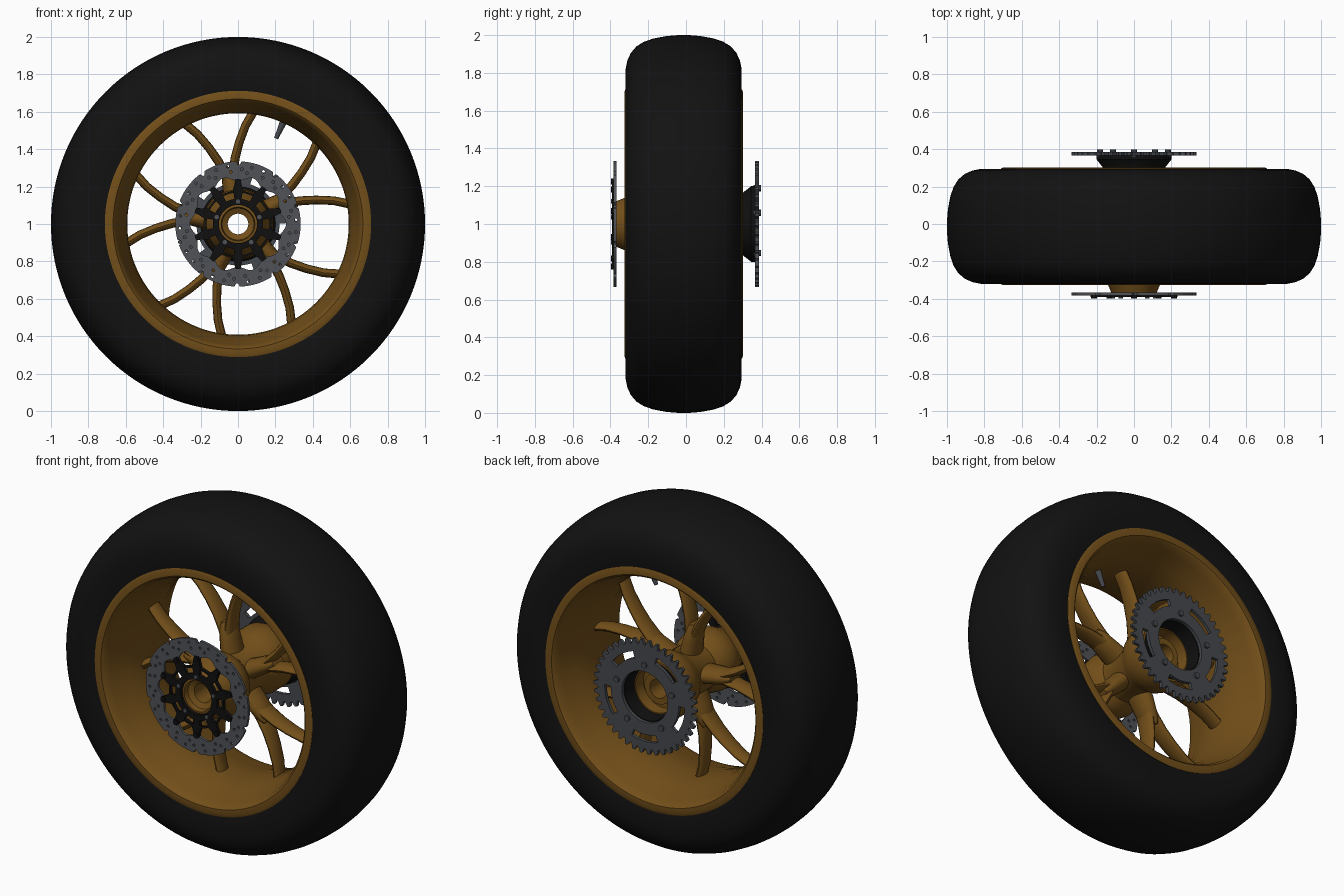
import bpy, bmesh, math
from math import sin, cos, pi, radians
from mathutils import Vector, Matrix

if "Cube" in bpy.data.objects:
    bpy.data.objects.remove(bpy.data.objects["Cube"])

CENTRE = Vector((0, 0, 1))
parts = []


def material(name, r, g, b):
    m = bpy.data.materials.new(name)
    m.use_nodes = True
    m.diffuse_color = (r, g, b, 1)
    m.node_tree.nodes["Principled BSDF"].inputs["Base Color"].default_value = (r, g, b, 1)
    return m


RUBBER = material("black rubber", 0.006, 0.006, 0.006)
GOLD = material("bronze gold", 0.17, 0.078, 0.01)
BLACK = material("black metal", 0.005, 0.005, 0.005)
STEEL = material("brake steel", 0.08, 0.085, 0.095)
DARK = material("dark steel", 0.06, 0.066, 0.075)


def add_object(name, mesh, mat):
    mesh.materials.clear()
    mesh.materials.append(mat)
    ob = bpy.data.objects.new(name, mesh)
    ob.location = CENTRE
    bpy.context.collection.objects.link(ob)
    parts.append(ob)
    return ob


def from_bmesh(name, bm, mat):
    bmesh.ops.recalc_face_normals(bm, faces=bm.faces[:])
    mesh = bpy.data.meshes.new(name)
    bm.to_mesh(mesh)
    bm.free()
    return add_object(name, mesh, mat)


def lathe(name, profile, mat, steps=96):
    """Turn a closed (radius, y) profile around the axle."""
    bm = bmesh.new()
    rings = []
    for i in range(steps):
        a = 2 * pi * i / steps
        rings.append([bm.verts.new((r * cos(a), y, r * sin(a))) for r, y in profile])
    n = len(profile)
    for i in range(steps):
        p, q = rings[i], rings[(i + 1) % steps]
        for j in range(n):
            k = (j + 1) % n
            bm.faces.new((p[j], p[k], q[k], q[j]))
    return from_bmesh(name, bm, mat)


def polar(r, a):
    return (r * cos(a), r * sin(a))


def circle(r, n=64, c=(0, 0)):
    return [(c[0] + r * cos(2 * pi * i / n), c[1] + r * sin(2 * pi * i / n)) for i in range(n)]


def arc_slot(r0, r1, a, half, n=6):
    """Curved window between two radii, centred on angle a."""
    angles = [a - half + 2 * half * i / n for i in range(n + 1)]
    return [polar(r0, t) for t in angles] + [polar(r1, t) for t in reversed(angles)]


def plate(name, loops, y, thick, mat):
    """Flat plate facing the axle direction; loops after the first are holes."""
    cu = bpy.data.curves.new(name, "CURVE")
    cu.dimensions = "2D"
    cu.fill_mode = "BOTH"
    cu.extrude = thick / 2
    for loop in loops:
        s = cu.splines.new("POLY")
        s.points.add(len(loop) - 1)
        for pt, (x, z) in zip(s.points, loop):
            pt.co = (x, z, 0, 1)
        s.use_cyclic_u = True
    tmp = bpy.data.objects.new(name + " outline", cu)
    bpy.context.collection.objects.link(tmp)
    dg = bpy.context.evaluated_depsgraph_get()
    mesh = bpy.data.meshes.new_from_object(tmp.evaluated_get(dg))
    bpy.data.objects.remove(tmp)
    mesh.transform(Matrix.Translation((0, y, 0)) @ Matrix.Rotation(pi / 2, 4, "X"))
    return add_object(name, mesh, mat)


def bolts(name, count, radius, start, y, size, depth, mat):
    bm = bmesh.new()
    for i in range(count):
        x, z = polar(radius, start + 2 * pi * i / count)
        bmesh.ops.create_cone(bm, cap_ends=True, segments=10, radius1=size, radius2=size, depth=depth,
                              matrix=Matrix.Translation((x, y, z)) @ Matrix.Rotation(pi / 2, 4, "X"))
    return from_bmesh(name, bm, mat)


def sweep(bm, path, sides=16):
    """Oval tube through (radial, sideways, y, half width, half depth) stations."""
    rings = []
    for i, (r, t, y, w, d) in enumerate(path):
        a, b = path[max(i - 1, 0)], path[min(i + 1, len(path) - 1)]
        along = Vector((b[0] - a[0], 0, b[1] - a[1])).normalized()
        side = Vector((-along.z, 0, along.x))
        c = Vector((r, y, t))
        rings.append([bm.verts.new(c + side * w * cos(u) + Vector((0, d * sin(u), 0)))
                      for u in (2 * pi * k / sides for k in range(sides))])
    for p, q in zip(rings, rings[1:]):
        for k in range(sides):
            m = (k + 1) % sides
            bm.faces.new((p[k], p[m], q[m], q[k]))
    bm.faces.new(rings[0])
    bm.faces.new(rings[-1])


# Tyre and rim, mirrored across the middle plane
MID = -0.0125


def mirrored(half):
    return [(r, MID - w) for r, w in half] + [(r, MID + w) for r, w in reversed(half)]


lathe("tyre", mirrored([(0.69, 0.3), (0.715, 0.307), (0.82, 0.307), (0.865, 0.298), (0.905, 0.28),
                        (0.94, 0.25), (0.965, 0.21), (0.982, 0.16), (0.995, 0.09), (1.0, 0.03)]), RUBBER, 128)
lathe("rim", mirrored([(0.70, 0.2), (0.712, 0.309), (0.70, 0.314), (0.668, 0.314), (0.655, 0.30),
                       (0.645, 0.26), (0.615, 0.17), (0.597, 0.09), (0.592, 0.03)]), GOLD, 128)

# Hub with a clear axle bore
lathe("hub", [(0.055, -0.33), (0.085, -0.345), (0.09, -0.375), (0.12, -0.37), (0.145, -0.31), (0.175, -0.25),
              (0.185, -0.19), (0.17, -0.13), (0.14, -0.09), (0.14, 0.06), (0.17, 0.11), (0.19, 0.17),
              (0.19, 0.25), (0.175, 0.285), (0.13, 0.285), (0.125, 0.22), (0.095, 0.22), (0.09, 0.26),
              (0.055, 0.26)], GOLD, 64)

# Five forked spokes
bm = bmesh.new()
for i in range(5):
    start = len(bm.verts)
    sweep(bm, [(0.10, 0, -0.02, 0.055, 0.085), (0.2, 0, -0.02, 0.048, 0.075),
               (0.27, 0, -0.02, 0.042, 0.066), (0.31, 0, -0.02, 0.025, 0.05)])
    for s in (-1, 1):
        sweep(bm, [(r, s * t, -0.02, w, d) for r, t, w, d in (
            (0.20, 0.010, 0.026, 0.062), (0.27, 0.021, 0.025, 0.06), (0.35, 0.046, 0.024, 0.056),
            (0.43, 0.083, 0.023, 0.052), (0.51, 0.130, 0.023, 0.048), (0.58, 0.188, 0.024, 0.046))])
    bm.verts.ensure_lookup_table()
    bmesh.ops.rotate(bm, verts=bm.verts[start:], matrix=Matrix.Rotation(-radians(28 + 72 * i), 3, "Y"))
from_bmesh("spokes", bm, GOLD)

# Brake disc: notched rim, scalloped bore, drilled holes
edge, bore = [], []
for i in range(200):
    a = 2 * pi * i / 200
    edge.append(polar(0.317 if i % 20 in (9, 10) else 0.335, a))
    bore.append(polar(0.243 + 0.014 * cos(10 * a), a))
holes = [circle(0.008, 8, polar(r, radians(36 * i + o)))
         for i in range(10) for r, o in ((0.275, 8), (0.293, 14), (0.31, 4), (0.28, 26), (0.312, 28))]
plate("brake_disc", [edge, bore] + holes, -0.375, 0.016, STEEL)

# Disc carrier: ten-lobed star with windows
star = []
for i in range(10):
    a = 2 * pi * (i + 0.5) / 10
    star += [polar(r, a + o) for r, o in ((0.18, -0.16), (0.215, -0.085), (0.24, -0.06), (0.24, 0.06),
                                          (0.215, 0.085), (0.18, 0.16))]
windows = [arc_slot(0.135, 0.168, 2 * pi * i / 10, 0.17) for i in range(10)]
plate("disc_carrier", [star, circle(0.102)] + windows, -0.381, 0.02, BLACK)
bolts("disc_buttons", 10, 0.225, pi / 10, -0.382, 0.016, 0.03, BLACK)
bolts("carrier_bolts", 5, 0.12, pi / 10, -0.39, 0.012, 0.014, STEEL)

# Sprocket carrier and toothed sprocket
lathe("sprocket_carrier", [(0.135, 0.27), (0.16, 0.27), (0.165, 0.3), (0.2, 0.345), (0.2, 0.366),
                           (0.145, 0.366)], BLACK, 64)
teeth = []
for i in range(42):
    a = 2 * pi * i / 42
    teeth += [polar(r, a + o) for r, o in ((0.306, -0.06), (0.335, -0.02), (0.335, 0.02), (0.306, 0.06))]
slots = [arc_slot(0.222, 0.262, radians(54 + 72 * i), 0.33) for i in range(5)]
plate("sprocket", [teeth, circle(0.15)] + slots, 0.376, 0.02, DARK)
bolts("sprocket_bolts", 5, 0.19, radians(18), 0.378, 0.017, 0.04, DARK)

# Tyre valve
bm = bmesh.new()
direction = Vector((cos(radians(66)), 0, sin(radians(66))))
turn = Vector((0, 0, 1)).rotation_difference(direction).to_matrix().to_4x4()
bmesh.ops.create_cone(bm, cap_ends=True, segments=12, radius1=0.011, radius2=0.02, depth=0.11,
                      matrix=Matrix.Translation(direction * 0.555 + Vector((0, MID, 0))) @ turn)
from_bmesh("valve", bm, DARK)

# Smooth shading with crisp edges
bpy.ops.object.select_all(action="DESELECT")
for ob in parts:
    ob.select_set(True)
bpy.context.view_layer.objects.active = parts[0]
bpy.ops.object.shade_smooth_by_angle(angle=radians(35))
